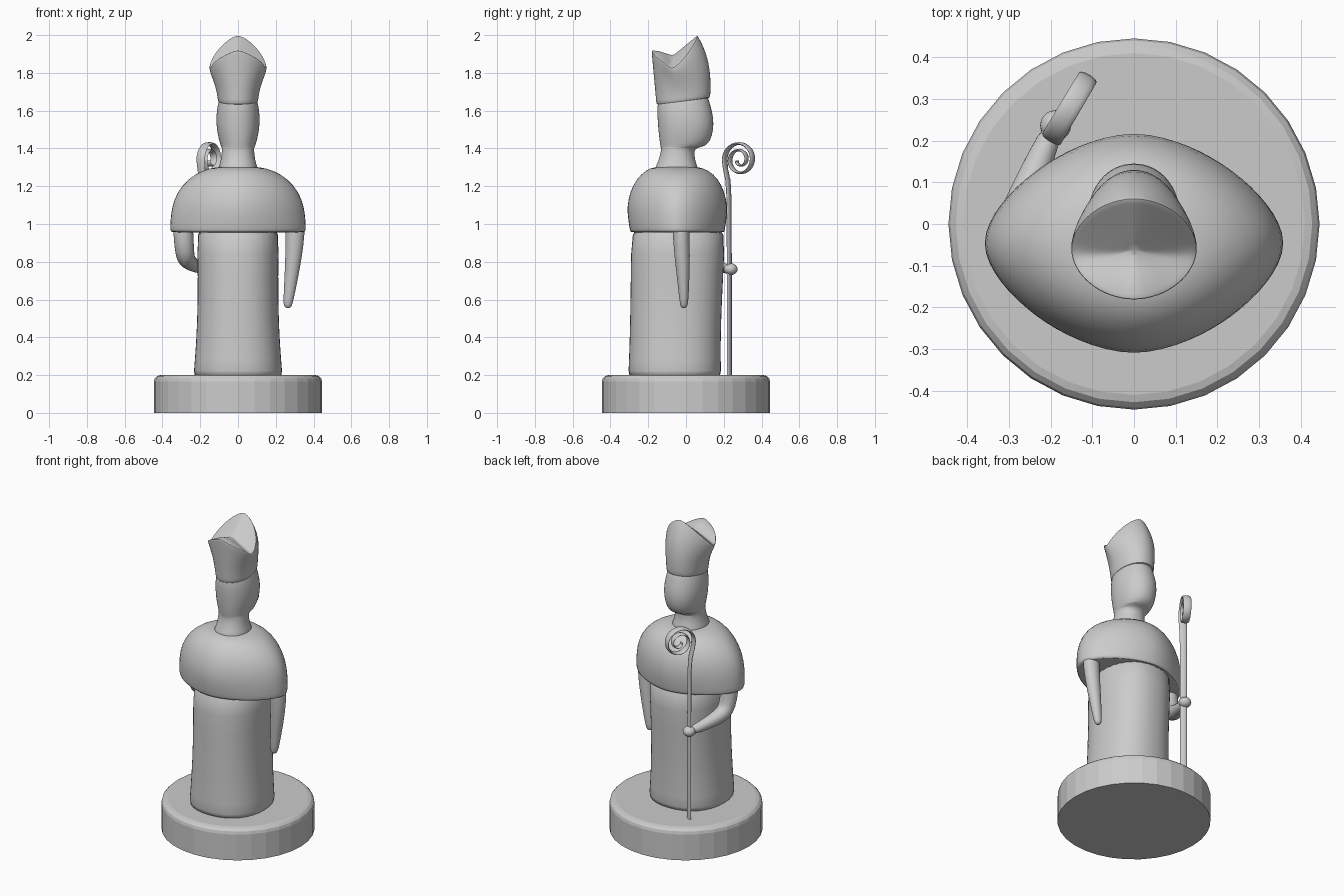
import bpy, bmesh
from math import sin, cos, pi
from mathutils import Vector


def skin(name, rings, subsurf=1, angle=0.7):
    """Skin a list of closed point rings into a capped, smooth shaded object."""
    bm = bmesh.new()
    loops = [[bm.verts.new(p) for p in r] for r in rings]
    n = len(rings[0])
    for a, b in zip(loops, loops[1:]):
        for i in range(n):
            j = (i + 1) % n
            bm.faces.new((a[i], a[j], b[j], b[i]))
    bm.faces.new(loops[0][::-1])
    bm.faces.new(loops[-1])
    bmesh.ops.recalc_face_normals(bm, faces=bm.faces)
    me = bpy.data.meshes.new(name)
    bm.to_mesh(me)
    bm.free()
    ob = bpy.data.objects.new(name, me)
    bpy.context.collection.objects.link(ob)
    bpy.context.view_layer.objects.active = ob
    ob.select_set(True)
    bpy.ops.object.shade_smooth_by_angle(angle=angle)
    ob.select_set(False)
    if subsurf:
        m = ob.modifiers.new("smooth", 'SUBSURF')
        m.levels = m.render_levels = subsurf
    return ob


def oval(z, rx, y0, y1, e=2.0, n=32):
    """Superellipse ring spanning y0..y1; z may be a function of x, y."""
    pts = []
    for i in range(n):
        c, s = cos(2 * pi * i / n), sin(2 * pi * i / n)
        k = (abs(c) ** e + abs(s) ** e) ** (-1 / e)
        x, y = rx * c * k, (y0 + y1) / 2 + (y1 - y0) / 2 * s * k
        pts.append((x, y, z(x, y) if callable(z) else z))
    return pts


def sweep(path, side, sizes, n=12):
    """Elliptical rings along a path; sizes are (half width along side, half depth)."""
    rings = []
    for i, p in enumerate(path):
        t = (path[min(i + 1, len(path) - 1)] - path[max(i - 1, 0)]).normalized()
        u = (side - t * side.dot(t)).normalized()
        v = t.cross(u)
        a, b = sizes[i]
        rings.append([p + u * a * cos(2 * pi * k / n) + v * b * sin(2 * pi * k / n)
                      for k in range(n)])
    return rings


# Base
bpy.ops.mesh.primitive_cylinder_add(vertices=32, radius=0.445, depth=0.2, location=(0, 0, 0.1))
base = bpy.context.object
base.name = "base"
bm = bmesh.new()
bm.from_mesh(base.data)
bmesh.ops.bevel(bm, geom=[e for e in bm.edges if all(v.co.z > 0.09 for v in e.verts)],
                offset=0.035, segments=3, profile=0.5, affect='EDGES')
bm.to_mesh(base.data)
bm.free()
bpy.ops.object.shade_smooth_by_angle(angle=0.15)
base.select_set(False)

# Robe
skin("robe", [oval(*r, 2.3) for r in [
    (0.18, 0.236, -0.306, 0.186), (0.2, 0.236, -0.306, 0.186), (0.36, 0.222, -0.299, 0.183),
    (0.6, 0.212, -0.294, 0.19), (0.85, 0.215, -0.292, 0.205), (1.05, 0.22, -0.285, 0.205)]])

# Shoulder cape
skin("cape", [oval(*r) for r in [
    (0.957, 0.3, -0.27, 0.18, 1.65), (0.955, 0.358, -0.295, 0.205, 1.65),
    (0.965, 0.364, -0.3, 0.208, 1.65), (1.02, 0.362, -0.309, 0.217, 1.65),
    (1.09, 0.355, -0.316, 0.223, 1.65), (1.17, 0.326, -0.3, 0.208, 1.7),
    (1.24, 0.265, -0.263, 0.172, 1.8), (1.285, 0.19, -0.215, 0.12, 1.9),
    (1.302, 0.115, -0.168, 0.068), (1.303, 0.06, -0.12, 0.02)]])

# Neck and head
skin("head", [oval(*r, 2.15) for r in [
    (1.27, 0.11, -0.17, 0.07), (1.3, 0.103, -0.163, 0.062), (1.34, 0.09, -0.143, 0.047),
    (1.39, 0.085, -0.132, 0.042), (1.405, 0.086, -0.134, 0.06), (1.41, 0.09, -0.135, 0.1),
    (1.44, 0.1, -0.14, 0.13), (1.5, 0.113, -0.147, 0.146), (1.56, 0.116, -0.151, 0.146),
    (1.62, 0.11, -0.153, 0.132), (1.66, 0.1, -0.145, 0.12), (1.7, 0.09, -0.13, 0.11)]])

# Pointed hat: front and back peaks with a saddle between them
RIDGE = [(-0.19, 1.922), (-0.13, 1.917), (-0.075, 1.887), (-0.02, 1.932), (0.065, 2.005)]


def hat_top(x, y):
    y = max(RIDGE[0][0], min(RIDGE[-1][0], y))
    for (ya, za), (yb, zb) in zip(RIDGE, RIDGE[1:]):
        if y <= yb:
            return za + (zb - za) * (y - ya) / (yb - ya) - 0.07 * (abs(x) / 0.15) ** 1.25


def hat_ring(f, rx, y0, y1, e):
    ring = oval(0, rx, y0, y1, e)
    rim = oval(hat_top, 0.152, -0.182, 0.062, 1.9)
    return [(x, y, (1.65 + 0.13 * y) * (1 - f) + q[2] * f) for (x, y, _), q in zip(ring, rim)]


rings = [hat_ring(*r) for r in [
    (0, 0.09, -0.13, 0.11, 2.1), (0, 0.106, -0.157, 0.128, 2.1), (0.08, 0.108, -0.159, 0.13, 2.1),
    (0.3, 0.113, -0.164, 0.131, 2.1), (0.58, 0.128, -0.172, 0.122, 2.1),
    (0.85, 0.148, -0.179, 0.09, 2), (0.97, 0.152, -0.182, 0.066, 1.9)]]
for f in (1, 0.93, 0.65, 0.35, 0.08):
    rings.append(oval(hat_top, 0.152 * f, -0.06 - 0.122 * f, -0.06 + 0.122 * f, 1.9))
skin("hat", rings, angle=1.0)

# Hanging arm
V = Vector
skin("hanging_arm", sweep(
    [V((0.3, -0.03, 1.04)), V((0.303, -0.026, 0.95)), V((0.295, -0.02, 0.83)), V((0.28, -0.014, 0.7)),
     V((0.265, -0.011, 0.585)), V((0.263, -0.011, 0.563)), V((0.262, -0.011, 0.555))],
    V((1, 0, 0)), [(0.055, 0.048), (0.053, 0.046), (0.046, 0.043), (0.036, 0.033),
                   (0.027, 0.024), (0.02, 0.018), (0.008, 0.008)]))

# Bent arm holding the staff
skin("bent_arm", sweep(
    [V((-0.292, -0.03, 1.04)), V((-0.29, -0.028, 0.95)), V((-0.283, -0.015, 0.86)),
     V((-0.277, 0.015, 0.815)), V((-0.255, 0.08, 0.795)), V((-0.22, 0.17, 0.772)),
     V((-0.19, 0.235, 0.762))],
    V((1, 0, 0)), [(0.055, 0.05), (0.055, 0.05), (0.053, 0.052), (0.05, 0.052),
                   (0.043, 0.043), (0.032, 0.032), (0.026, 0.026)]))

# Hand
bpy.ops.mesh.primitive_uv_sphere_add(segments=20, ring_count=12, radius=0.037,
                                     location=(-0.188, 0.236, 0.761))
hand = bpy.context.object
hand.name = "hand"
hand.scale = (1, 1, 0.85)
bpy.ops.object.shade_smooth()
hand.select_set(False)

# Staff with spiral crook, lying in one slanted vertical plane
along, across = V((0.51, 0.86, 0)), V((0.86, -0.51, 0))
centre = V((-0.15, 0.285, 1.34))
flat = [(-0.065, -1.15), (-0.065, -0.8), (-0.065, -0.5), (-0.067, -0.2), (-0.073, -0.11), (-0.088, -0.05)]
STEPS = 56
for i in range(STEPS + 1):
    f = i / STEPS
    a = pi - f * 3.9 * pi
    r = 0.094 * (1 - f) ** 0.75 * (1 - 0.1 * f) + 0.016 * f
    flat.append((r * cos(a), r * sin(a)))
path = [centre + along * s + V((0, 0, z)) for s, z in flat]
sizes = [(0.021, 0.009)] * 4 + [(0.023, 0.008)] * 2
sizes += [(0.026 - 0.008 * i / STEPS, 0.008 - 0.003 * i / STEPS) for i in range(STEPS + 1)]
skin("staff", sweep(path, across, sizes), subsurf=0, angle=1.2)
